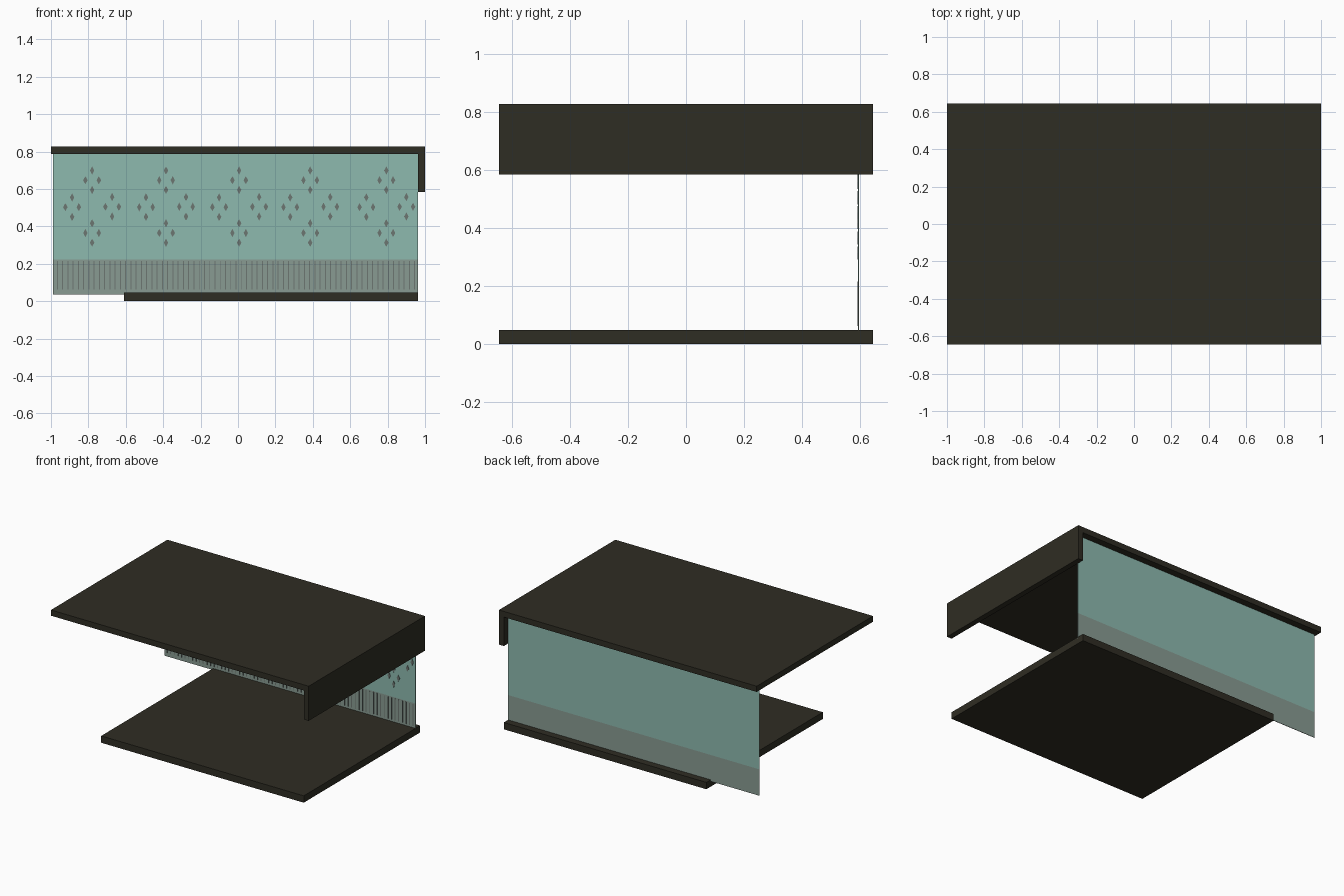
import bpy, bmesh

if "Cube" in bpy.data.objects:
    bpy.data.objects.remove(bpy.data.objects["Cube"])


def material(name, color):
    m = bpy.data.materials.new(name)
    m.diffuse_color = (*color, 1)
    m.use_nodes = True
    m.node_tree.nodes["Principled BSDF"].inputs["Base Color"].default_value = m.diffuse_color
    return m


WOOD = material("dark wood", (0.028, 0.026, 0.017))
TEAL = material("teal panel", (0.27, 0.49, 0.43))
BAND = material("grey green band", (0.25, 0.33, 0.29))
GREY = material("dark grey inlay", (0.15, 0.18, 0.165))


def finish(name, bm, mat):
    bmesh.ops.recalc_face_normals(bm, faces=bm.faces)
    mesh = bpy.data.meshes.new(name)
    bm.to_mesh(mesh)
    bm.free()
    mesh.materials.append(mat)
    obj = bpy.data.objects.new(name, mesh)
    bpy.context.collection.objects.link(obj)
    return obj


def prism(bm, profile, y0, y1):
    """Extrude an x-z outline from y0 to y1."""
    face = bm.faces.new([bm.verts.new((x, y0, z)) for x, z in profile])
    out = bmesh.ops.extrude_face_region(bm, geom=[face])["geom"]
    verts = [v for v in out if isinstance(v, bmesh.types.BMVert)]
    bmesh.ops.translate(bm, verts=verts, vec=(0, y1 - y0, 0))


def rect(x0, x1, z0, z1):
    return [(x0, z0), (x1, z0), (x1, z1), (x0, z1)]


def part(name, profile, y0, y1, mat):
    bm = bmesh.new()
    prism(bm, profile, y0, y1)
    return finish(name, bm, mat)


D = 0.645            # half depth
R = 0.962            # inner face of the lip
WALL = 0.594         # front of the back panel

# Top board with its hanging lip in one profile, and the base board
part("top_board_with_lip",
     [(-1, 0.787), (R, 0.787), (R, 0.584), (1, 0.584), (1, 0.827), (-1, 0.827)],
     -D, D, WOOD)
part("base_board", rect(-0.61, R, 0, 0.048), -D, D, WOOD)

# Thin back panel: teal field over a grey band
part("back_panel_field", rect(-0.988, R, 0.222, 0.787), WALL, WALL + 0.003, TEAL)
part("back_panel_band", rect(-0.988, R, 0.037, 0.222), WALL, WALL + 0.003, BAND)

# Diamond inlays: rings of four clusters of four diamonds
bm = bmesh.new()
for cx in (-0.78, -0.385, 0.006, 0.386, 0.793):
    for ox, oz in ((0, 0.647), (0, 0.365), (-0.107, 0.503), (0.107, 0.505)):
        for dx, dz in ((0, 0.052), (0, -0.052), (-0.036, 0), (0.036, 0)):
            x, z = cx + ox + dx, oz + dz
            prism(bm, [(x - 0.012, z), (x, z - 0.022), (x + 0.012, z), (x, z + 0.022)],
                  WALL - 0.003, WALL)
finish("diamond_inlays", bm, GREY)

# Row of narrow upright bars on the band
bm = bmesh.new()
for i in range(69):
    x = -0.966 + i * 0.0281
    prism(bm, rect(x - 0.0025, x + 0.0025, 0.062, 0.215), WALL - 0.003, WALL)
finish("band_bars", bm, GREY)
